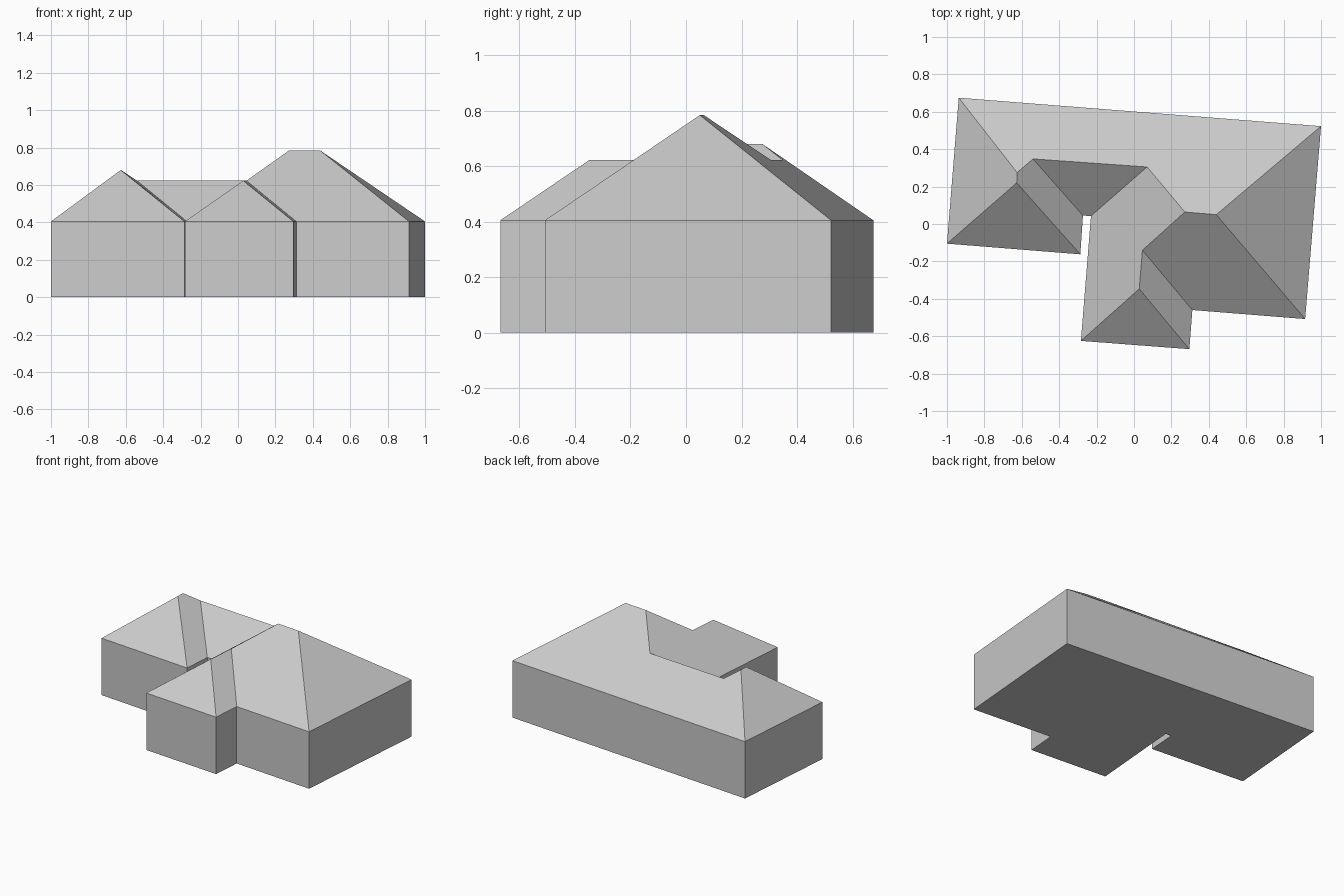
import bpy

cube = bpy.data.objects.get("Cube")
if cube:
    bpy.data.objects.remove(cube, do_unlink=True)

# One plain grey for the whole building
grey = bpy.data.materials.new("plain_grey")
grey.use_nodes = True
colour = (0.6, 0.6, 0.6, 1)
grey.diffuse_color = colour
grey.node_tree.nodes["Principled BSDF"].inputs["Base Color"].default_value = colour

EAVE, LOW, MID, HIGH = 0.405, 0.623, 0.68, 0.784

# Footprint corners, counter-clockwise from the left wing's front corner
footprint = {
    "wing_front_outer": (-1, -0.105),
    "wing_front_inner": (-0.287, -0.162),
    "recess_wing": (-0.273, 0.045),
    "recess_porch": (-0.23, 0.043),
    "porch_front_outer": (-0.284, -0.625),
    "porch_front_inner": (0.296, -0.669),
    "porch_corner": (0.312, -0.46),
    "main_front": (0.915, -0.508),
    "main_back": (1, 0.523),
    "wing_back": (-0.937, 0.675),
}

# Points where hips, valleys and ridges meet
ridges = {
    "wing_hip": (-0.627, 0.22, MID),
    "wing_peak": (-0.625, 0.275, MID),
    "link_start": (-0.54, 0.348, LOW),
    "link_end": (0.07, 0.305, LOW),
    "main_peak_a": (0.272, 0.064, HIGH),
    "main_peak_b": (0.44, 0.05, HIGH),
    "porch_valley": (0.045, -0.14, LOW),
    "porch_hip": (0.028, -0.347, LOW),
}

# One slope per eave, listed counter-clockwise from above
slopes = [
    "wing_front_outer wing_front_inner wing_hip",
    "wing_front_inner recess_wing link_start wing_peak wing_hip",
    "recess_wing recess_porch link_end link_start",
    "recess_porch porch_front_outer porch_hip porch_valley main_peak_a link_end",
    "porch_front_outer porch_front_inner porch_hip",
    "porch_front_inner porch_corner porch_valley porch_hip",
    "porch_corner main_front main_peak_b main_peak_a porch_valley",
    "main_front main_back main_peak_b",
    "main_back wing_back wing_peak link_start link_end main_peak_a main_peak_b",
    "wing_back wing_front_outer wing_hip wing_peak",
]


def add_mesh(name, verts, faces):
    mesh = bpy.data.meshes.new(name)
    mesh.from_pydata(verts, [], faces)
    mesh.materials.append(grey)
    obj = bpy.data.objects.new(name, mesh)
    bpy.context.collection.objects.link(obj)
    return obj


# Walls and floor
corners = list(footprint.values())
n = len(corners)
wall_verts = [(x, y, z) for z in (0, EAVE) for x, y in corners]
wall_faces = [(i, (i + 1) % n, n + (i + 1) % n, n + i) for i in range(n)]
add_mesh("walls", wall_verts, wall_faces + [tuple(reversed(range(n)))])

# Hipped roof
roof_points = {k: (x, y, EAVE) for k, (x, y) in footprint.items()} | ridges
index = {k: i for i, k in enumerate(roof_points)}
add_mesh("hipped_roof", list(roof_points.values()),
         [[index[k] for k in s.split()] for s in slopes])
